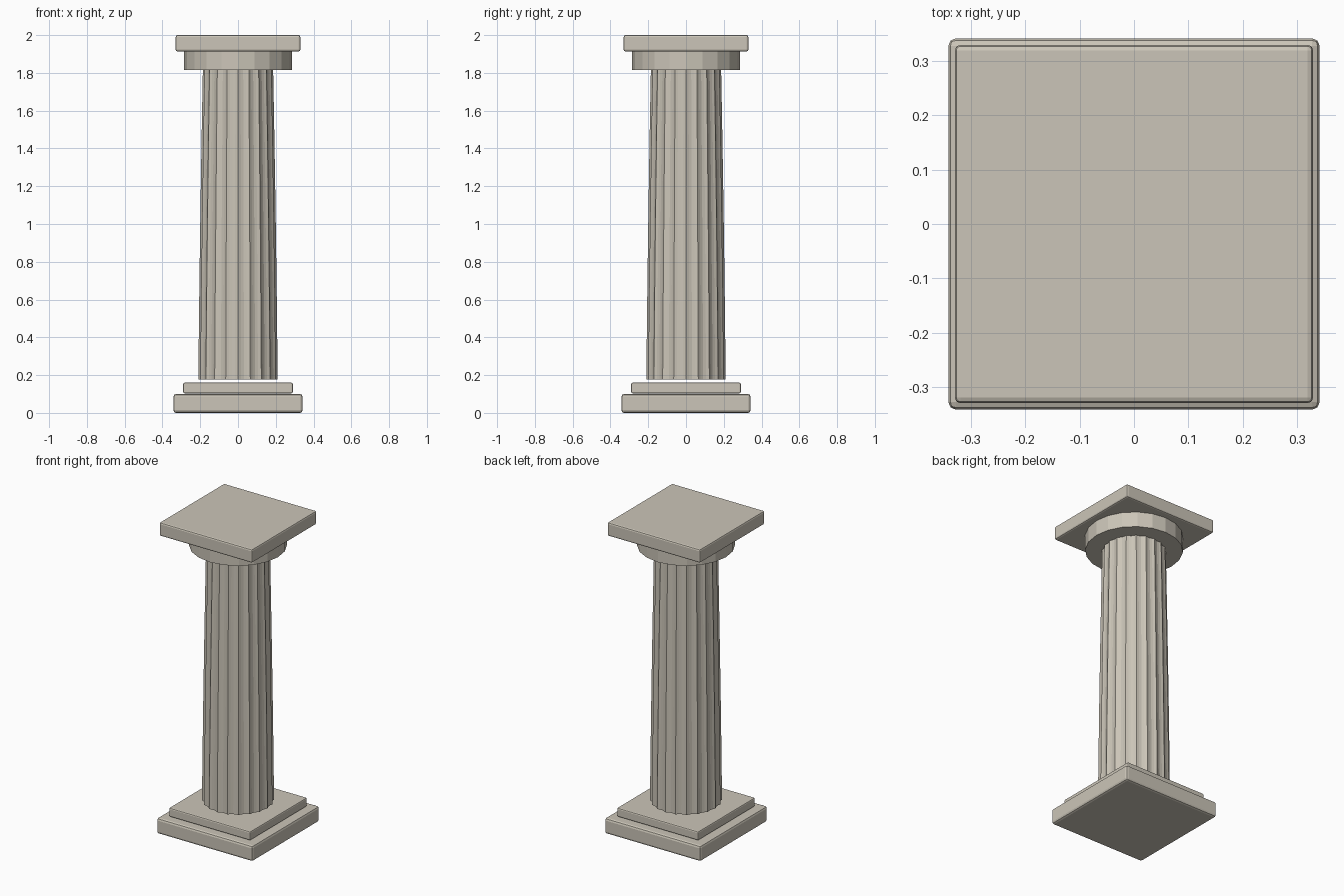
import bpy, bmesh
from math import sin, cos, pi

if "Cube" in bpy.data.objects:
    bpy.data.objects.remove(bpy.data.objects["Cube"], do_unlink=True)

stone = bpy.data.materials.new("warm_stone")
stone.use_nodes = True
stone.diffuse_color = (0.60, 0.56, 0.48, 1)
stone.node_tree.nodes["Principled BSDF"].inputs["Base Color"].default_value = stone.diffuse_color


def add_object(name, bm):
    bmesh.ops.recalc_face_normals(bm, faces=bm.faces)
    mesh = bpy.data.meshes.new(name)
    bm.to_mesh(mesh)
    bm.free()
    mesh.materials.append(stone)
    obj = bpy.data.objects.new(name, mesh)
    bpy.context.collection.objects.link(obj)
    return obj


def slab(name, half, bottom, top, bevel):
    """Square slab with softened edges."""
    bm = bmesh.new()
    bmesh.ops.create_cube(bm, size=1)
    for v in bm.verts:
        v.co = (v.co.x * 2 * half, v.co.y * 2 * half,
                bottom if v.co.z < 0 else top)
    obj = add_object(name, bm)
    mod = obj.modifiers.new("soft_edges", "BEVEL")
    mod.width = bevel
    mod.segments = 2
    return obj


def loft(name, rings):
    """Closed solid through a stack of rings of points."""
    bm = bmesh.new()
    loops = [[bm.verts.new(p) for p in ring] for ring in rings]
    n = len(loops[0])
    for low, high in zip(loops, loops[1:]):
        for i in range(n):
            j = (i + 1) % n
            bm.faces.new((low[i], low[j], high[j], high[i]))
    bm.faces.new(loops[0])
    bm.faces.new(loops[-1])
    return add_object(name, bm)


def ring(radius, z, sides, flute=0.0, per_flute=1):
    """Circle of points, hollowed between ridges when fluted."""
    points = []
    for i in range(sides):
        a = 2 * pi * i / sides
        r = radius * (1 - flute * sin(pi * (i % per_flute) / per_flute))
        points.append((r * cos(a), r * sin(a), z))
    return points


# Stepped base
slab("base_slab", 0.342, 0.0, 0.10, 0.014)
slab("upper_plinth", 0.29, 0.103, 0.16, 0.008)

# Fluted shaft, tapering with a slight swell
FLUTES, PER_FLUTE, LEVELS = 20, 4, 8
rings = []
for k in range(LEVELS + 1):
    t = k / LEVELS
    radius = 0.21 - 0.024 * t + 0.008 * t * (1 - t)
    rings.append(ring(radius, 0.178 + 1.642 * t, FLUTES * PER_FLUTE, 0.05, PER_FLUTE))
loft("fluted_shaft", rings)

# Capital
loft("capital_drum", [ring(0.285, z, 20) for z in (1.815, 1.915)])
slab("capital_slab", 0.33, 1.913, 2.0, 0.01)
